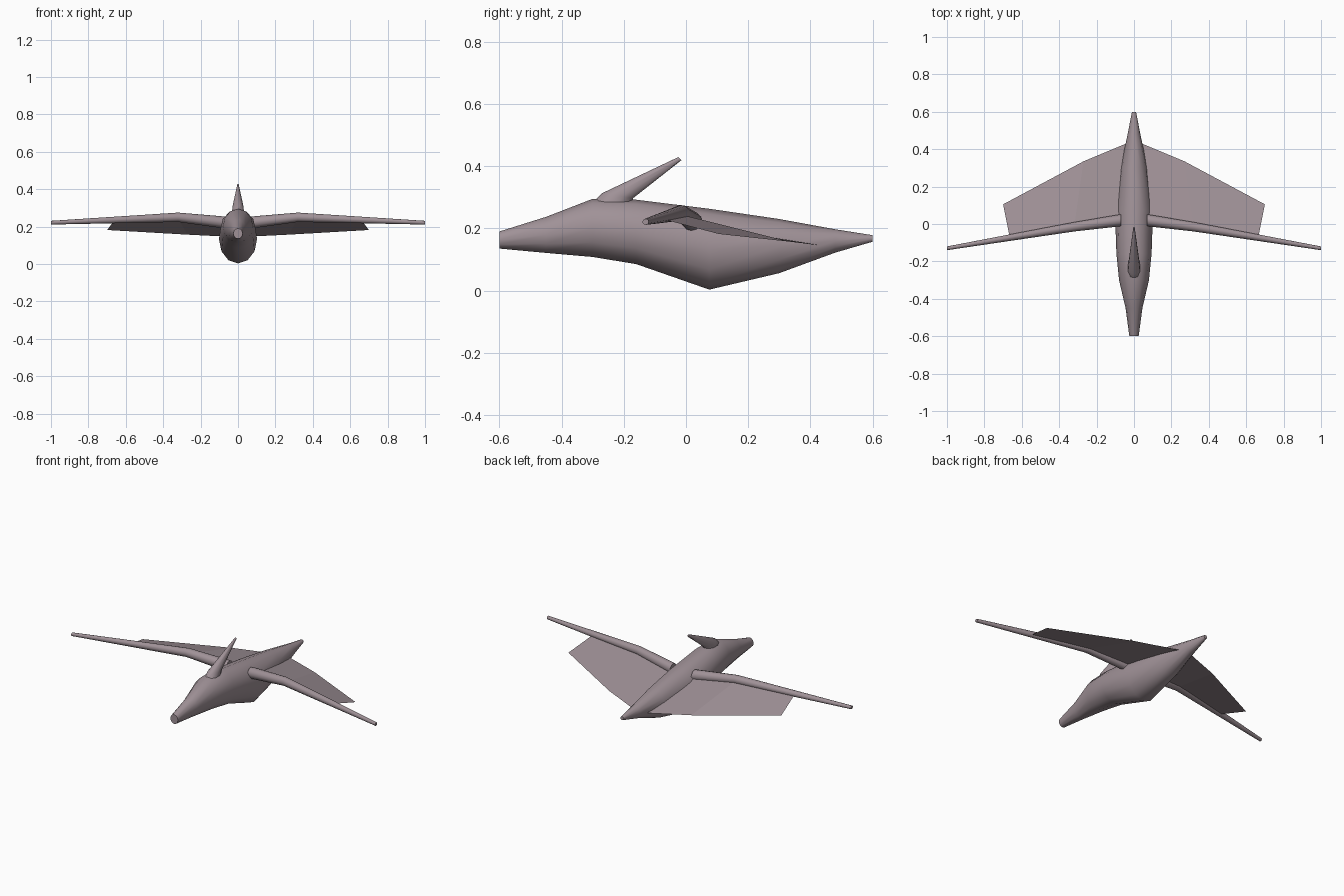
import bpy, bmesh, math
from mathutils import Vector

if "Cube" in bpy.data.objects:
    bpy.data.objects.remove(bpy.data.objects["Cube"])

skin = bpy.data.materials.new("grey_mauve_skin")
skin.diffuse_color = (0.35, 0.285, 0.31, 1)
skin.use_nodes = True
skin.node_tree.nodes["Principled BSDF"].inputs["Base Color"].default_value = skin.diffuse_color


def finish(name, bm, smooth=True):
    mesh = bpy.data.meshes.new(name)
    bm.to_mesh(mesh)
    bm.free()
    mesh.materials.append(skin)
    ob = bpy.data.objects.new(name, mesh)
    bpy.context.collection.objects.link(ob)
    if smooth:
        bpy.ops.object.select_all(action='DESELECT')
        ob.select_set(True)
        bpy.context.view_layer.objects.active = ob
        bpy.ops.object.shade_smooth_by_angle(angle=math.radians(40))
    return ob


def loft(name, sections, n=12):
    """Skin elliptical sections given as (centre, half axis a, half axis b)."""
    bm = bmesh.new()
    rings = []
    for c, a, b in sections:
        c, a, b = Vector(c), Vector(a), Vector(b)
        angles = [math.tau * i / n for i in range(n)]
        rings.append([bm.verts.new(c + a * math.sin(t) - b * math.cos(t)) for t in angles])
    for r, s in zip(rings, rings[1:]):
        for i in range(n):
            j = (i + 1) % n
            bm.faces.new((r[i], r[j], s[j], s[i]))
    bm.faces.new(rings[0])
    bm.faces.new(rings[-1])
    bmesh.ops.recalc_face_normals(bm, faces=bm.faces)
    return finish(name, bm)


# Body: y, bottom, top, half width
body = [(-0.6, 0.135, 0.19, 0.025), (-0.45, 0.121, 0.237, 0.045),
        (-0.3, 0.108, 0.295, 0.08), (-0.16, 0.085, 0.292, 0.094),
        (0.075, 0.003, 0.263, 0.102), (0.3, 0.056, 0.23, 0.073),
        (0.48, 0.122, 0.197, 0.034), (0.6, 0.157, 0.178, 0.011)]
loft("body", [((0, y, (lo + hi) / 2), (w, 0, 0), (0, 0, (hi - lo) / 2))
              for y, lo, hi, w in body])

# Swept back head crest
loft("head_crest", [((0, -0.236, 0.284), (0.033, 0, 0), (0, 0.062, 0.0)),
                    ((0, -0.22, 0.305), (0.031, 0, 0), (0, 0.05, -0.008)),
                    ((0, -0.02, 0.424), (0.004, 0, 0), (0, 0.005, -0.005))], 10)

for side, label in ((1, "right"), (-1, "left")):
    # Tapered wing arm
    arm = [(0.07, 0.02, 0.222, 0.032), (0.32, -0.015, 0.25, 0.025), (1.0, -0.13, 0.221, 0.01)]
    loft(label + "_wing_arm", [((side * x, y, z), (0, r, 0), (0, 0, r)) for x, y, z, r in arm])

    # Thin wing membrane behind the arm
    front = [(0.04, 0.02, 0.215), (0.32, -0.015, 0.244), (0.665, -0.068, 0.228)]
    back = [(0.03, 0.435, 0.145), (0.27, 0.335, 0.157), (0.70, 0.105, 0.182)]
    bm = bmesh.new()
    f, b = ([bm.verts.new((side * x, y, z)) for x, y, z in row] for row in (front, back))
    for i in range(2):
        bm.faces.new((f[i], f[i + 1], b[i + 1], b[i]))
    for face in bm.faces:
        face.normal_update()
        if face.normal.z < 0:
            face.normal_flip()
    finish(label + "_wing_membrane", bm, False)
